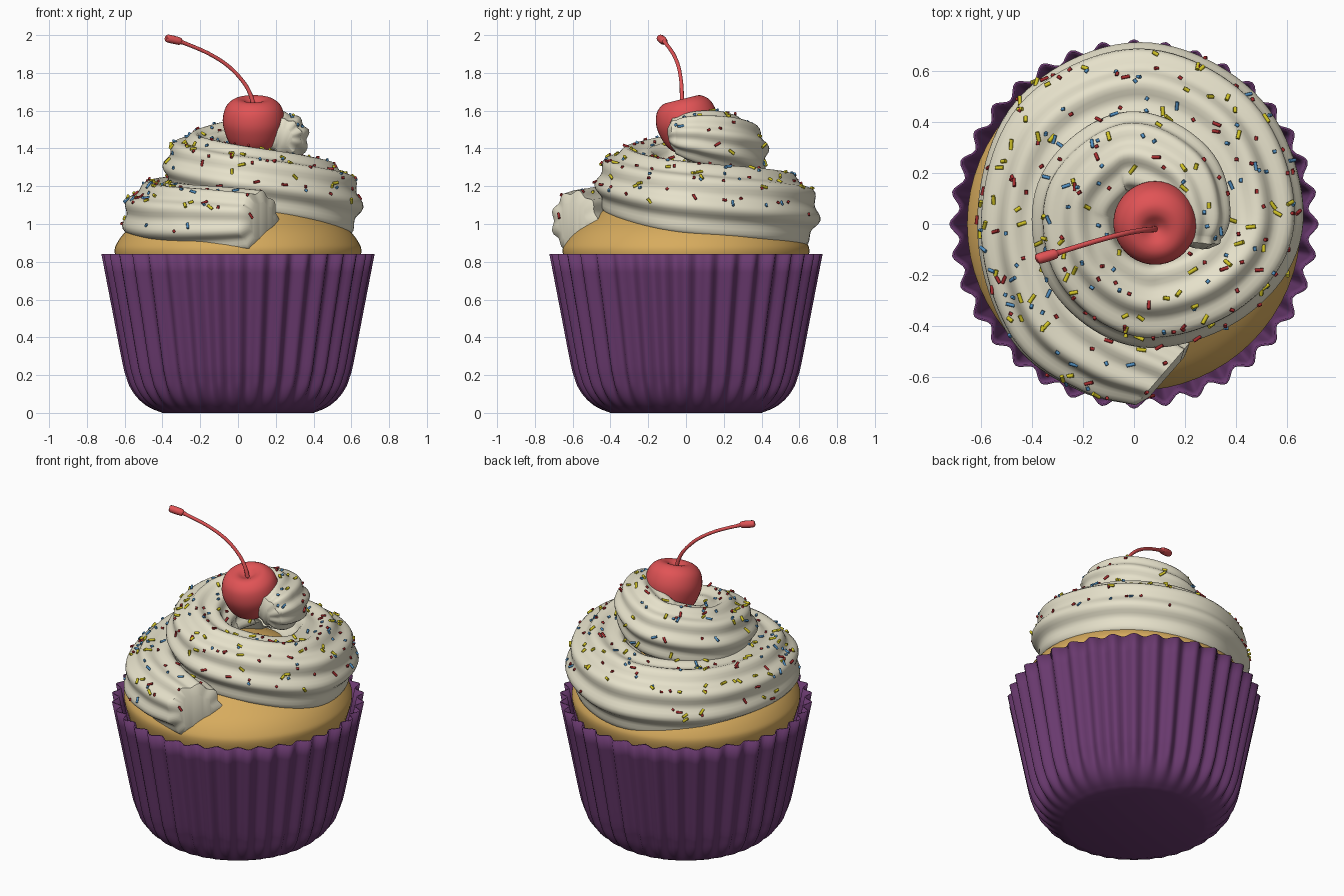
import bpy, bmesh, math, random
from mathutils import Vector, Matrix
from mathutils.bvhtree import BVHTree

if "Cube" in bpy.data.objects:
    bpy.data.objects.remove(bpy.data.objects["Cube"])

random.seed(4)
TAU = math.tau


def material(name, r, g, b):
    m = bpy.data.materials.new(name)
    m.diffuse_color = [(c / 255) ** 2.2 for c in (r, g, b)] + [1]
    m.use_nodes = True
    m.node_tree.nodes["Principled BSDF"].inputs["Base Color"].default_value = m.diffuse_color
    return m


PURPLE = material("purple paper", 105, 60, 110)
SPONGE = material("golden sponge", 214, 170, 94)
CREAM = material("cream frosting", 229, 224, 201)
RED = material("cherry red", 224, 84, 86)
SPRINKLES = [material("yellow sprinkle", 208, 194, 42),
             material("dark red sprinkle", 165, 48, 50),
             material("blue sprinkle", 84, 145, 195)]


def finish(name, bm, mats, angle=40):
    bmesh.ops.recalc_face_normals(bm, faces=bm.faces)
    me = bpy.data.meshes.new(name)
    bm.to_mesh(me)
    bm.free()
    for m in mats:
        me.materials.append(m)
    me.shade_smooth()
    me.set_sharp_from_angle(angle=math.radians(angle))
    ob = bpy.data.objects.new(name, me)
    bpy.context.collection.objects.link(ob)
    return ob


def smooth_path(pts, steps):
    """Catmull-Rom curve through points of any dimension."""
    p = [[2 * a - b for a, b in zip(pts[0], pts[1])], *pts,
         [2 * a - b for a, b in zip(pts[-1], pts[-2])]]
    out = []
    for i in range(1, len(p) - 2):
        for s in range(steps):
            t = s / steps
            out.append([0.5 * (2 * b + (c - a) * t + (2 * a - 5 * b + 4 * c - d) * t * t
                               + (3 * b - a - 3 * c + d) * t ** 3)
                        for a, b, c, d in zip(*p[i - 1:i + 3])])
    out.append(list(pts[-1]))
    return out


def skin(rings, cap_start=True, cap_end=True):
    """Bridge equal-sized closed rings of points."""
    bm = bmesh.new()
    vs = [[bm.verts.new(c) for c in ring] for ring in rings]
    n = len(vs[0])
    for a, b in zip(vs, vs[1:]):
        for i in range(n):
            j = (i + 1) % n
            bm.faces.new((a[i], a[j], b[j], b[i]))
    if cap_start:
        bm.faces.new(vs[0][::-1])
    if cap_end:
        bm.faces.new(vs[-1])
    return bm


def lathe(profile, n, wave=lambda a, z: 0):
    return [[((r + wave(k * TAU / n, z)) * math.cos(k * TAU / n),
              (r + wave(k * TAU / n, z)) * math.sin(k * TAU / n), z)
             for k in range(n)] for r, z in profile]


def tube(path, n, lobes=0, depth=0, twist=0, start_dir=None):
    """Sweep a (lobed) circle along x, y, z, radius samples."""
    rings = []
    for i, (x, y, z, r) in enumerate(path):
        a, b = path[max(i - 1, 0)], path[min(i + 1, len(path) - 1)]
        t = (Vector(b[:3]) - Vector(a[:3])).normalized()
        if start_dir and i < 20:  # turn the cut end towards start_dir
            t = Vector(start_dir).normalized().lerp(t, i / 20).normalized()
        side = t.cross(Vector((0, 0, 1))).normalized()
        up = side.cross(t)
        ring = []
        for k in range(n):
            q = k * TAU / n
            rr = r * (1 + depth * math.cos(lobes * q + twist * i))
            ring.append(Vector((x, y, z)) + rr * (math.cos(q) * side + math.sin(q) * up))
        rings.append(ring)
    return rings


# Pleated paper wrapper
PLEATS = 36
prof = [(0.40, 0.0), (0.465, 0.028), (0.515, 0.07), (0.55, 0.125), (0.573, 0.19),
        (0.592, 0.26), (0.648, 0.55), (0.704, 0.84)]
bm = skin(lathe(smooth_path(prof, 3), PLEATS * 8,
                lambda a, z: 0.019 * min(1, z / 0.15) * math.cos(PLEATS * a)), True, False)
wrapper = finish("wrapper", bm, [PURPLE], 50)
mod = wrapper.modifiers.new("paper thickness", "SOLIDIFY")
mod.thickness = 0.008

# Domed sponge
prof = [(0.58, 0.60), (0.63, 0.76), (0.653, 0.85), (0.64, 0.90), (0.59, 0.965),
        (0.50, 1.035), (0.38, 1.12), (0.2, 1.20), (0.01, 1.225)]
finish("sponge", skin(lathe(smooth_path(prof, 4), 64)), [SPONGE])

# Piped frosting swirl: x, y, z, radius from the front end up to the top end
swirl = [(0.11, -0.59, 1.015, 0.155), (-0.12, -0.495, 1.01, 0.18), (-0.32, -0.33, 1.01, 0.195),
         (-0.41, 0, 1.03, 0.195), (-0.30, 0.34, 1.045, 0.205), (0.02, 0.49, 1.055, 0.21),
         (0.33, 0.34, 1.08, 0.21), (0.44, 0.02, 1.11, 0.21), (0.31, -0.195, 1.16, 0.195),
         (0.04, -0.28, 1.21, 0.19), (-0.17, -0.14, 1.265, 0.18), (-0.2, 0.1, 1.31, 0.175),
         (-0.02, 0.26, 1.37, 0.17), (0.17, 0.19, 1.43, 0.155), (0.245, 0.04, 1.46, 0.13),
         (0.245, -0.06, 1.465, 0.09)]
samples = smooth_path(swirl, 12)
samples.insert(0, [0.125, -0.603, 1.015, 0.10])                      # rounded front end
samples.append([0.24, -0.085, 1.46, 0.05])                           # rounded top end
frosting = finish("frosting_swirl", skin(tube(samples, 72, 9, 0.07, 0.03, (-0.75, 0.66, 0.0))),
                  [CREAM], 50)

# Cherry, tilted towards the front
prof = [(0.002, -0.15), (0.08, -0.135), (0.13, -0.095), (0.158, -0.02), (0.163, 0.04),
        (0.145, 0.1), (0.105, 0.135), (0.065, 0.138), (0.03, 0.12), (0.002, 0.105)]
bm = skin(lathe(smooth_path(prof, 4), 40))
bm.transform(Matrix.Translation((0.083, 0.01, 1.525)) @ Matrix.Rotation(math.radians(14), 4, "X"))
finish("cherry", bm, [RED], 60)

# Stem with a thicker end
stem = [(0.083, -0.02, 1.62, 0.012), (0.068, -0.022, 1.68, 0.011), (0.03, -0.025, 1.75, 0.010),
        (-0.05, -0.04, 1.835, 0.010), (-0.16, -0.07, 1.905, 0.010), (-0.29, -0.11, 1.96, 0.011),
        (-0.31, -0.117, 1.968, 0.020), (-0.37, -0.135, 1.982, 0.021), (-0.382, -0.14, 1.985, 0.013)]
finish("cherry_stem", skin(tube(smooth_path(stem, 4), 12)), [RED])

# Sprinkles scattered over the exposed frosting
me = frosting.data
tree = BVHTree.FromPolygons([v.co for v in me.vertices], [p.vertices[:] for p in me.polygons])
bm = bmesh.new()
count = 0
while count < 270:
    az, el = random.uniform(0, TAU), math.radians(random.uniform(12, 90))
    d = Vector((math.cos(az) * math.cos(el), math.sin(az) * math.cos(el), math.sin(el)))
    target = Vector((random.uniform(-.7, .7), random.uniform(-.7, .7), random.uniform(1, 1.3)))
    hit, normal, _, _ = tree.ray_cast(target + d * 3, -d)
    if hit is None or normal.z < -0.05 or (hit - Vector((0.083, 0.01, 1.53))).length < 0.18:
        continue
    kind = random.choice((0, 1, 2))
    length = random.uniform(0.022, 0.042) if kind == 0 else random.choice((0.014, 0.016, 0.034))
    radius = 0.008 if kind == 0 else 0.007
    axis = normal.orthogonal().normalized()
    axis.rotate(Matrix.Rotation(random.uniform(0, TAU), 3, normal))
    axis = (axis + normal * random.uniform(-0.4, 0.4)).normalized()
    mat = Matrix.Translation(hit + normal * 0.004) @ axis.to_track_quat("Z", "Y").to_matrix().to_4x4()
    new = bmesh.ops.create_cone(bm, cap_ends=True, segments=7, radius1=radius, radius2=radius,
                                depth=length, matrix=mat)["verts"]
    for f in {f for v in new for f in v.link_faces}:
        f.material_index = kind
    count += 1
finish("sprinkles", bm, SPRINKLES, 60)
